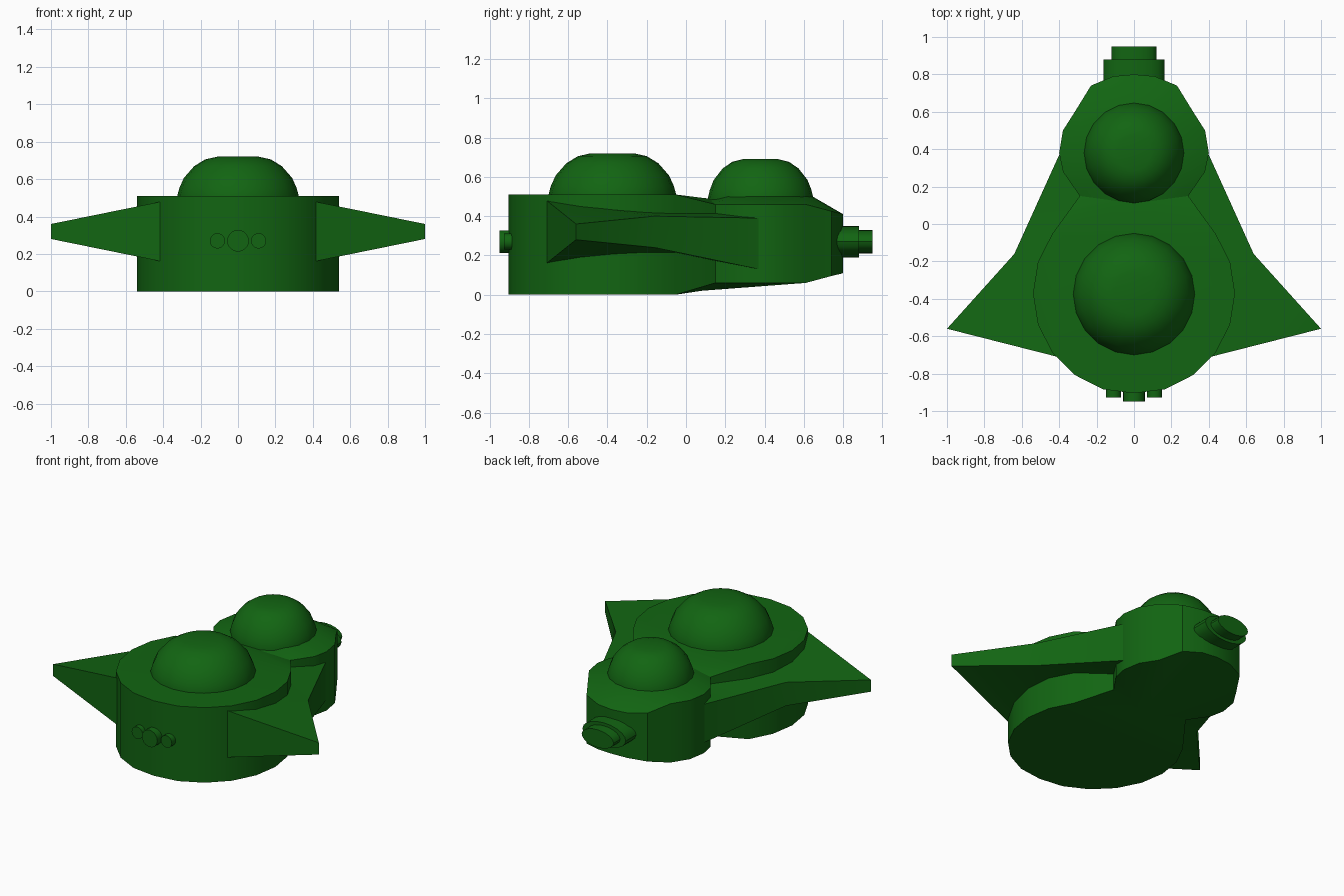
import bpy, bmesh, math

if "Cube" in bpy.data.objects:
    bpy.data.objects.remove(bpy.data.objects["Cube"])

green = bpy.data.materials.new("green")
green.diffuse_color = (0.006, 0.13, 0.006, 1)
green.use_nodes = True
green.node_tree.nodes["Principled BSDF"].inputs["Base Color"].default_value = green.diffuse_color


def finish(name, bm):
    bmesh.ops.recalc_face_normals(bm, faces=bm.faces)
    mesh = bpy.data.meshes.new(name)
    bm.to_mesh(mesh)
    bm.free()
    ob = bpy.data.objects.new(name, mesh)
    bpy.context.collection.objects.link(ob)
    mesh.materials.append(green)
    bpy.ops.object.select_all(action='DESELECT')
    ob.select_set(True)
    bpy.context.view_layer.objects.active = ob
    bpy.ops.object.shade_smooth_by_angle(angle=math.radians(32))
    return ob


def mirrored(half):
    # half outline ends on the centre line; append its mirror image
    return half + [(-p[0],) + tuple(p[1:]) for p in reversed(half[:-1])]


# Hull: large round front drum joined by a narrow neck to a smaller rear drum
front = []
for i in range(3, -6, -1):
    a = math.radians(18 * i - 18)
    front.append((0.54 * math.cos(a), -0.37 + 0.54 * math.sin(a), 0.51, 0.0))
front = [(0.54 * math.cos(math.radians(d)), -0.37 + 0.54 * math.sin(math.radians(d)), 0.51, 0.0)
         for d in range(36, -91, -18)]
front[-1] = (0, -0.905, 0.51, 0)
rear = [(0.29, 0.15, 0.46, 0.06), (0.38, 0.28, 0.46, 0.06), (0.40, 0.38, 0.46, 0.06),
        (0.38, 0.50, 0.46, 0.06), (0.31, 0.61, 0.46, 0.06), (0.23, 0.74, 0.425, 0.095),
        (0.11, 0.79, 0.413, 0.107), (0, 0.80, 0.41, 0.11)]
front, rear = mirrored(front), mirrored(rear)

bm = bmesh.new()
ft = [bm.verts.new((x, y, t)) for x, y, t, b in front]
fb = [bm.verts.new((x, y, b)) for x, y, t, b in front]
rt = [bm.verts.new((x, y, t)) for x, y, t, b in rear]
rb = [bm.verts.new((x, y, b)) for x, y, t, b in rear]
top = ft + rt[::-1]
bot = fb + rb[::-1]
for i in range(len(top)):
    j = (i + 1) % len(top)
    bm.faces.new((top[i], top[j], bot[j], bot[i]))
bm.faces.new(ft)
bm.faces.new(fb)
# sloped rear deck rising to the dome seat
seat = []
for x, y, t, b in rear:
    d = math.hypot(x, y - 0.38)
    seat.append(bm.verts.new((x * 0.265 / d, 0.38 + (y - 0.38) * 0.265 / d, 0.50)))
neck = bm.verts.new((0, 0.11, 0.49))
for i in range(len(rt) - 1):
    bm.faces.new((rt[i], rt[i + 1], seat[i + 1], seat[i]))
bm.faces.new(seat + [neck])
bm.faces.new((rt[0], seat[0], neck))
bm.faces.new((rt[-1], neck, seat[-1]))
bm.faces.new((ft[0], rt[0], neck))
bm.faces.new((ft[-1], neck, rt[-1]))
bm.faces.new((ft[0], neck, ft[-1]))
# underside of the rear drum
keel = bm.verts.new((0, 0.08, 0.02))
chain = [fb[0]] + rb + [fb[-1], fb[0]]
for a, b in zip(chain, chain[1:]):
    bm.faces.new((a, b, keel))
finish("hull", bm)


# Flattened domes, lathed from a short profile
def dome(name, y, z, radius, height, n=20):
    prof = [(1.0, -0.15), (1.0, 0.0), (0.965, 0.2), (0.89, 0.46), (0.72, 0.76),
            (0.54, 0.93), (0.34, 1.0)]
    bm = bmesh.new()
    rings = [[bm.verts.new((r * radius * math.cos(2 * math.pi * k / n),
                            y + r * radius * math.sin(2 * math.pi * k / n),
                            z + h * height)) for k in range(n)] for r, h in prof]
    for lo, hi in zip(rings, rings[1:]):
        for k in range(n):
            m = (k + 1) % n
            bm.faces.new((lo[k], lo[m], hi[m], hi[k]))
    bm.faces.new(rings[-1])
    bm.faces.new(rings[0])
    finish(name, bm)


dome("front_dome", -0.375, 0.51, 0.325, 0.21)
dome("rear_dome", 0.38, 0.495, 0.268, 0.195)

# Tapered wings: x, y, top z, bottom z
wing = [(0.41, -0.71, 0.48, 0.16), (1.0, -0.56, 0.36, 0.28), (0.64, -0.16, 0.40, 0.24),
        (0.40, 0.37, 0.39, 0.13), (0.15, 0.10, 0.43, 0.18)]
for side, name in ((1, "right_wing"), (-1, "left_wing")):
    bm = bmesh.new()
    up = [bm.verts.new((side * x, y, t)) for x, y, t, b in wing]
    dn = [bm.verts.new((side * x, y, b)) for x, y, t, b in wing]
    for v in (up, dn):
        for tri in ((0, 1, 2), (0, 2, 4), (4, 2, 3)):
            bm.faces.new([v[i] for i in tri])
    for i in range(5):
        j = (i + 1) % 5
        bm.faces.new((up[i], up[j], dn[j], dn[i]))
    finish(name, bm)


# Oval tubes along y
def tube(name, x, y0, y1, rx, rz, z=0.27, n=20):
    bm = bmesh.new()
    ends = [[bm.verts.new((x + rx * math.cos(2 * math.pi * k / n), y,
                           z + rz * math.sin(2 * math.pi * k / n))) for k in range(n)]
            for y in (y0, y1)]
    for k in range(n):
        m = (k + 1) % n
        bm.faces.new((ends[0][k], ends[0][m], ends[1][m], ends[1][k]))
    for e in ends:
        bm.faces.new(e)
    finish(name, bm)


tube("exhaust_collar", 0, 0.70, 0.88, 0.163, 0.08)
tube("exhaust_nozzle", 0, 0.80, 0.95, 0.12, 0.06)
tube("centre_barrel", 0, -0.95, -0.80, 0.058, 0.058)
for s, n in ((1, "right_barrel"), (-1, "left_barrel")):
    tube(n, s * 0.11, -0.927, -0.80, 0.041, 0.041)
